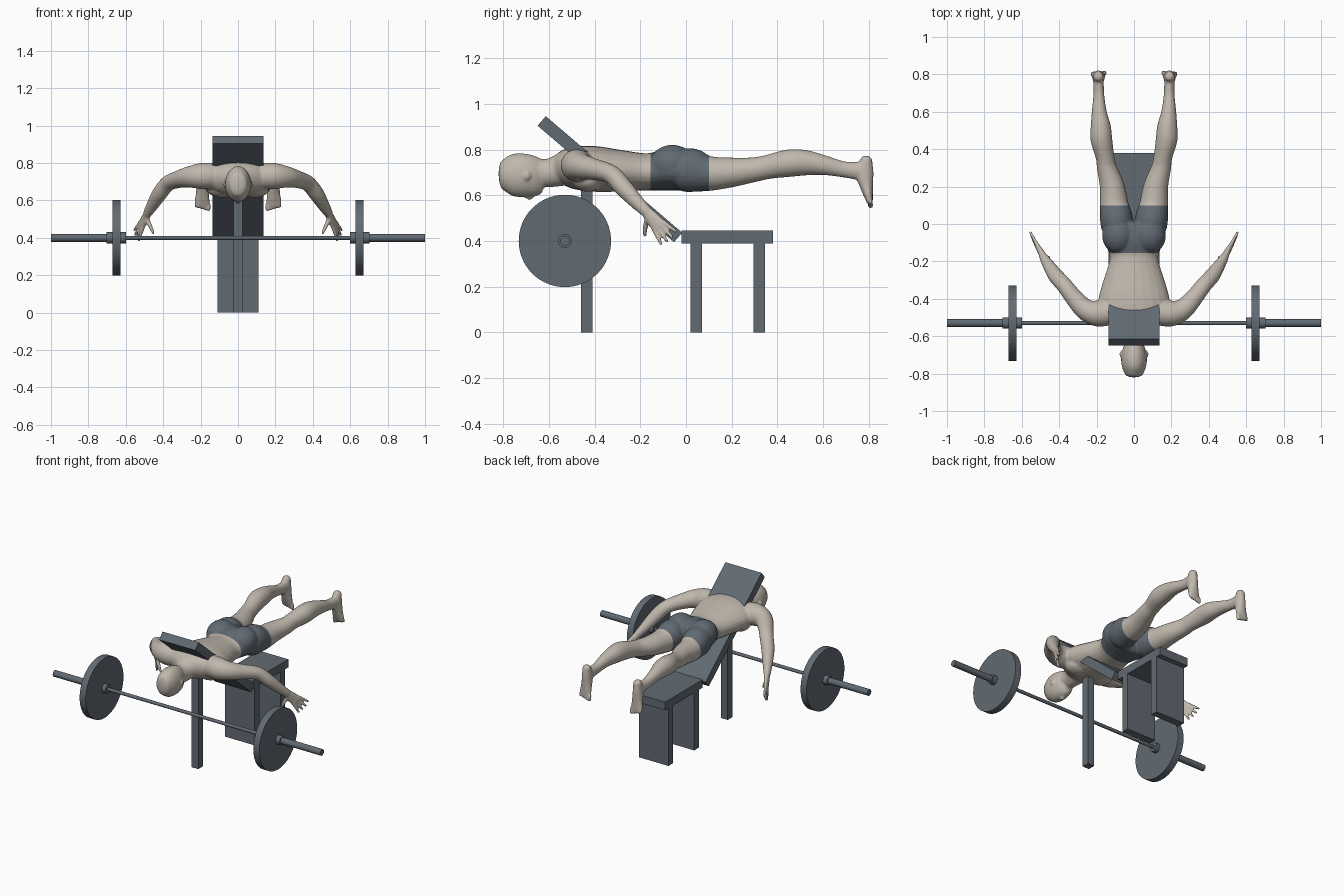
import bpy, bmesh, math
from mathutils import Vector, Matrix

if "Cube" in bpy.data.objects:
    bpy.data.objects.remove(bpy.data.objects["Cube"], do_unlink=True)


def make_material(name, rgb):
    mat = bpy.data.materials.new(name)
    mat.use_nodes = True
    color = (*rgb, 1)
    mat.diffuse_color = color
    mat.node_tree.nodes["Principled BSDF"].inputs["Base Color"].default_value = color
    return mat


skin = make_material("warm pale skin", (.53, .48, .42))
steel = make_material("slate grey", (.12, .145, .17))


# Bench and barbell helpers
def box(name, center, size, tilt=0):
    bpy.ops.mesh.primitive_cube_add(size=1, location=center, rotation=(tilt, 0, 0))
    obj = bpy.context.object
    obj.name = name
    obj.scale = size
    obj.data.materials.append(steel)


def bar_part(name, x_from, x_to, radius, sides=32):
    bpy.ops.mesh.primitive_cylinder_add(
        vertices=sides, radius=radius, depth=abs(x_to - x_from),
        location=((x_from + x_to) / 2, -.53, .4), rotation=(0, math.pi / 2, 0))
    obj = bpy.context.object
    obj.name = name
    obj.data.materials.append(steel)
    bpy.ops.object.shade_smooth_by_angle()


# Bench
box("bench_seat", (0, .18, .417), (.22, .4, .055))
box("bench_front_leg", (0, .045, .2), (.22, .05, .4))
box("bench_rear_leg", (0, .32, .2), (.22, .05, .4))
box("bench_post", (0, -.435, .365), (.05, .05, .73))
box("bench_backrest", (0, -.333, .67), (.27, .785, .055), -math.radians(40.5))

# Barbell
bar_part("bar_grip", -.61, .61, .011)
for side, s in (("left", 1), ("right", -1)):
    bar_part(side + "_sleeve", s * .6, s, .021)
    bar_part(side + "_inner_collar", s * .6, s * .63, .03)
    bar_part(side + "_plate", s * .627, s * .672, .202, 64)
    bar_part(side + "_outer_collar", s * .67, s * .703, .03)


# Body helpers: tubes with elliptical sections, and ellipsoids
def spline(rows, steps=4):
    out = []
    for i in range(len(rows) - 1):
        p0, p3 = rows[max(i - 1, 0)], rows[min(i + 2, len(rows) - 1)]
        for k in range(steps):
            t = k / steps
            out.append([b + t / 2 * (c - a + t * (2 * a - 5 * b + 4 * c - d
                        + t * (3 * (b - c) + d - a)))
                        for a, b, c, d in zip(p0, rows[i], rows[i + 1], p3)])
    return out + [list(rows[-1])]


def loft(bm, rows, ref, dome=.6, mirror=1, sides=24):
    """Each row is x, y, z, radius along ref, radius across it."""
    rows = spline(rows)
    points = [Vector(r[:3]) for r in rows]
    last = len(rows) - 1
    stations = []
    for i, row in enumerate(rows):
        tangent = (points[min(i + 1, last)] - points[max(i - 1, 0)]).normalized()
        stations.append((points[i], tangent, row[3], row[4]))

    # rounded ends
    def cap(station, way):
        p, t, a, b = station
        reach = min(a, b) * dome * way
        return [(p + t * reach * math.sin(q), t, a * math.cos(q), b * math.cos(q))
                for q in (.5, 1, 1.4)]
    stations = cap(stations[0], -1)[::-1] + stations + cap(stations[-1], 1)

    rings = []
    for p, t, a, b in stations:
        u = Vector(ref)
        u = (u - t * u.dot(t)).normalized()
        v = t.cross(u)
        ring = []
        for k in range(sides):
            q = math.tau * k / sides
            co = p + u * a * math.cos(q) + v * b * math.sin(q)
            ring.append(bm.verts.new((co.x * mirror, co.y, co.z)))
        rings.append(ring)
    for low, high in zip(rings, rings[1:]):
        for k in range(sides):
            n = (k + 1) % sides
            bm.faces.new((low[k], low[n], high[n], high[k]))
    bm.faces.new(rings[0])
    bm.faces.new(rings[-1])


def blob(bm, center, radii):
    matrix = Matrix.Translation(center) @ Matrix.Diagonal((*radii, 1))
    bmesh.ops.create_icosphere(bm, subdivisions=3, radius=1, matrix=matrix)


def trunk(bm, profile, dome):
    """Profile rows are y, top z, bottom z, half width."""
    loft(bm, [(0, y, (top + low) / 2, w, (top - low) / 2)
              for y, top, low, w in profile], (1, 0, 0), dome)


bm = bmesh.new()

# Torso, head and neck
trunk(bm, [(-.57, .77, .66, .07), (-.53, .8, .64, .14), (-.48, .815, .625, .185),
           (-.4, .815, .615, .19), (-.3, .8, .615, .163), (-.2, .785, .62, .132),
           (-.15, .785, .62, .136), (-.08, .8, .62, .165), (-.01, .79, .62, .17)], .3)
trunk(bm, [(-.8, .755, .62, .05), (-.76, .78, .597, .065), (-.71, .782, .591, .069),
           (-.66, .767, .592, .058), (-.63, .75, .6, .042)], .4)
trunk(bm, [(-.67, .76, .64, .05), (-.6, .76, .635, .055), (-.54, .785, .64, .08)], .3)
blob(bm, (0, -.685, .593), (.011, .018, .014))

for s in (1, -1):
    # Ears, chest and glutes
    blob(bm, (s * .069, -.697, .685), (.009, .016, .019))
    blob(bm, (s * .085, -.43, .665), (.085, .07, .05))
    blob(bm, (s * .083, -.06, .735), (.088, .1, .086))

    # Leg
    loft(bm, [(.09, -.02, .71, .085, .092), (.094, .03, .708, .088, .096),
              (.105, .1, .695, .077, .077), (.117, .2, .7, .066, .065),
              (.145, .3, .712, .053, .054), (.155, .36, .724, .05, .053),
              (.174, .45, .74, .058, .06), (.178, .52, .742, .054, .056),
              (.186, .6, .732, .04, .044), (.188, .69, .713, .029, .035),
              (.19, .77, .705, .028, .042)], (1, 0, 0), .5, s)

    # Foot and toes
    loft(bm, [(.19, .79, .755, .026, .026), (.19, .781, .7, .031, .04),
              (.19, .79, .64, .035, .029), (.192, .8, .59, .041, .018),
              (.192, .805, .568, .04, .013)], (1, 0, 0), .7, s)
    for k in range(5):
        x = .158 + .017 * k
        size = .012 - .001 * k
        loft(bm, [(x, .804, .58, size, size),
                  (x, .808, .552 + .004 * k, size, size)], (1, 0, 0), .8, s, 12)

    # Arm
    loft(bm, [(.13, -.47, .73, .07, .07), (.195, -.478, .73, .07, .07),
              (.26, -.457, .725, .057, .058), (.32, -.395, .712, .046, .048),
              (.375, -.325, .69, .041, .043), (.42, -.275, .635, .04, .041),
              (.46, -.215, .57, .032, .031), (.488, -.17, .525, .025, .021)],
         (.25, .7, .65), .5, s)

    # Hand: palm, four fingers and thumb
    across = Vector((.25, .7, .65)).normalized()
    along = Vector((.35, .6, -.72)).normalized()
    knuckles = Vector((.52, -.115, .46))
    loft(bm, [(.484, -.175, .53, .024, .02), (.503, -.142, .492, .033, .016),
              (*knuckles, .036, .012)], across, .5, s)
    for k in range(4):
        spread = k - 1.5
        base = knuckles + across * spread * .018 - along * .012
        length = .088 - .008 * abs(spread - .2)
        tip = base + along * length + across * spread * .011
        loft(bm, [(*base, .01, .01), (*tip, .008, .008)], across, .8, s, 12)
    loft(bm, [(.49, -.165, .505, .015, .013), (.468, -.178, .46, .012, .011),
              (.452, -.18, .425, .009, .008)], across, .8, s, 12)

bmesh.ops.recalc_face_normals(bm, faces=bm.faces)
mesh = bpy.data.meshes.new("body")
bm.to_mesh(mesh)
bm.free()
body = bpy.data.objects.new("body", mesh)
bpy.context.collection.objects.link(body)

# Fuse the parts into one smooth skin
fuse = body.modifiers.new("fuse", "REMESH")
fuse.mode = "VOXEL"
fuse.voxel_size = .006
soften = body.modifiers.new("soften", "SMOOTH")
soften.factor = .5
soften.iterations = 5
graph = bpy.context.evaluated_depsgraph_get()
fused = bpy.data.meshes.new_from_object(body.evaluated_get(graph))
body.modifiers.clear()
body.data = fused
fused.materials.clear()
fused.materials.append(skin)
fused.materials.append(steel)

# Shorts: cut clean hems and colour the faces between them
waist, hem = -.155, .1
bm = bmesh.new()
bm.from_mesh(fused)
for y in (waist, hem):
    bmesh.ops.bisect_plane(bm, geom=bm.verts[:] + bm.edges[:] + bm.faces[:],
                           plane_co=(0, y, 0), plane_no=(0, 1, 0))
for face in bm.faces:
    center = face.calc_center_median()
    face.smooth = True
    face.material_index = int(waist < center.y < hem and abs(center.x) < .25)
bm.to_mesh(fused)
bm.free()
